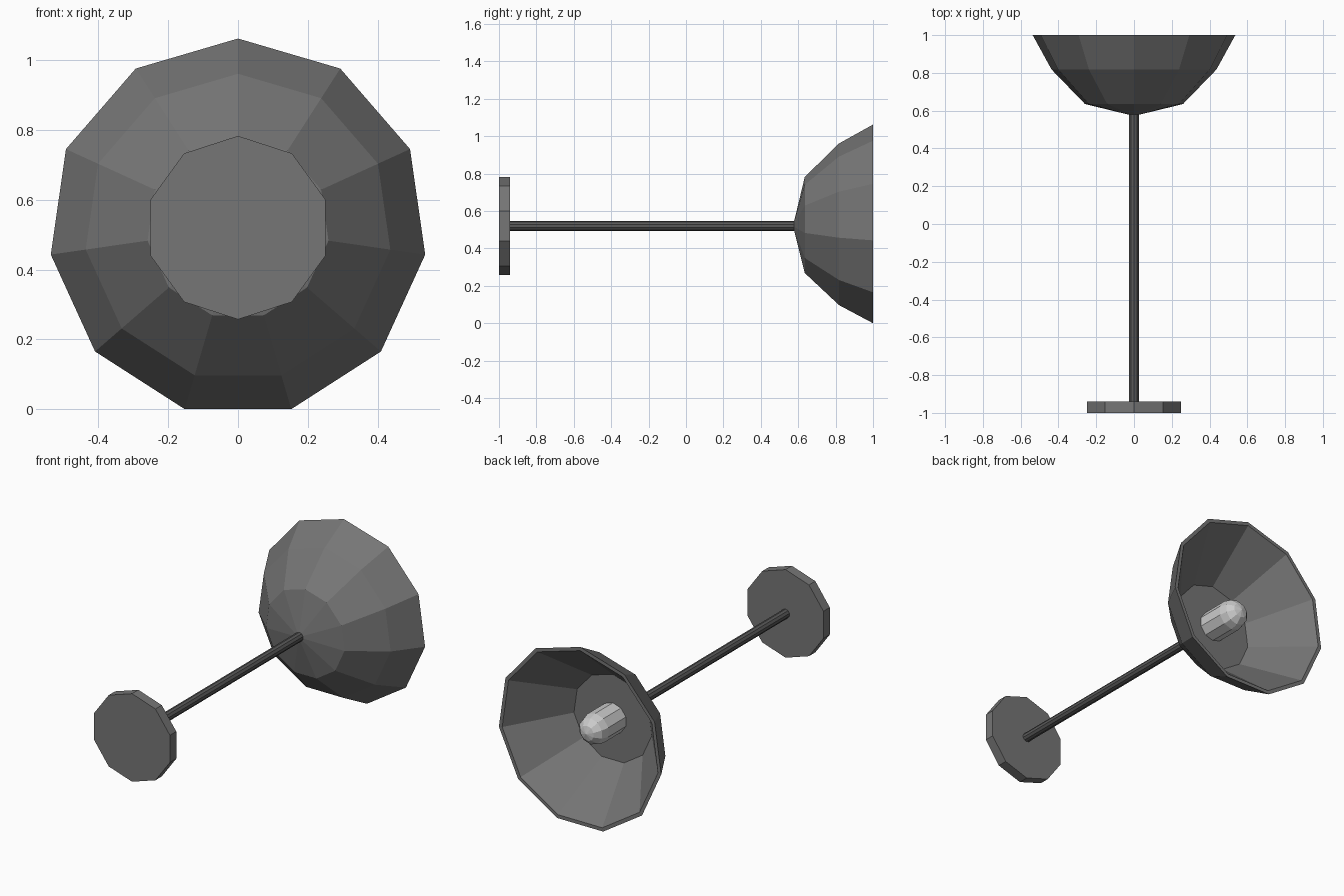
import bpy, bmesh
from math import sin, cos, pi

if "Cube" in bpy.data.objects:
    bpy.data.objects.remove(bpy.data.objects["Cube"])

AXIS_Z = 0.52  # height of the common axis, which runs along y


def grey(name, v):
    m = bpy.data.materials.new(name)
    m.diffuse_color = (v, v, v, 1)
    m.use_nodes = True
    m.node_tree.nodes["Principled BSDF"].inputs["Base Color"].default_value = m.diffuse_color
    return m


def lathe(name, profile, sides, mat):
    """Spin (radius, y) points round the axis; radius 0 becomes a pole."""
    bm = bmesh.new()
    rings = []
    for r, y in profile:
        n = 1 if r == 0 else sides
        rings.append([bm.verts.new((r * sin(2 * pi * k / sides), y,
                                    AXIS_Z + r * cos(2 * pi * k / sides)))
                      for k in range(n)])
    for a, b in zip(rings, rings[1:]):
        for k in range(sides):
            j = (k + 1) % sides
            quad = [a[k % len(a)], a[j % len(a)], b[j % len(b)], b[k % len(b)]]
            bm.faces.new(list(dict.fromkeys(quad)))
    # flat caps on open ends
    for ring in (rings[0], rings[-1]):
        if len(ring) > 1:
            bm.faces.new(ring)
    bmesh.ops.recalc_face_normals(bm, faces=bm.faces)
    me = bpy.data.meshes.new(name)
    bm.to_mesh(me)
    bm.free()
    me.materials.append(mat)
    ob = bpy.data.objects.new(name, me)
    bpy.context.collection.objects.link(ob)
    return ob


body = grey("body_grey", 0.18)
dark = grey("stem_grey", 0.10)
light = grey("bulb_grey", 0.6)

# ceiling plate and stem
lathe("mount_plate", [(0.263, -1), (0.263, -0.94)], 10, body)
lathe("stem", [(0.027, -0.95), (0.027, 0.60)], 10, dark)

# bowl shade: outer skin, rim, inner wall, flat floor
lathe("shade", [(0, 0.572), (0.262, 0.635), (0.441, 0.818), (0.542, 1.0),
                (0.52, 1.0), (0.26, 0.69)], 11, body)

# bulb with a domed end
R, Y = 0.09, 0.855
dome = [(R * cos(t * pi / 6), Y + R * sin(t * pi / 6)) for t in range(3)]
lathe("bulb", [(R, 0.68)] + dome + [(0, Y + R)], 10, light)
